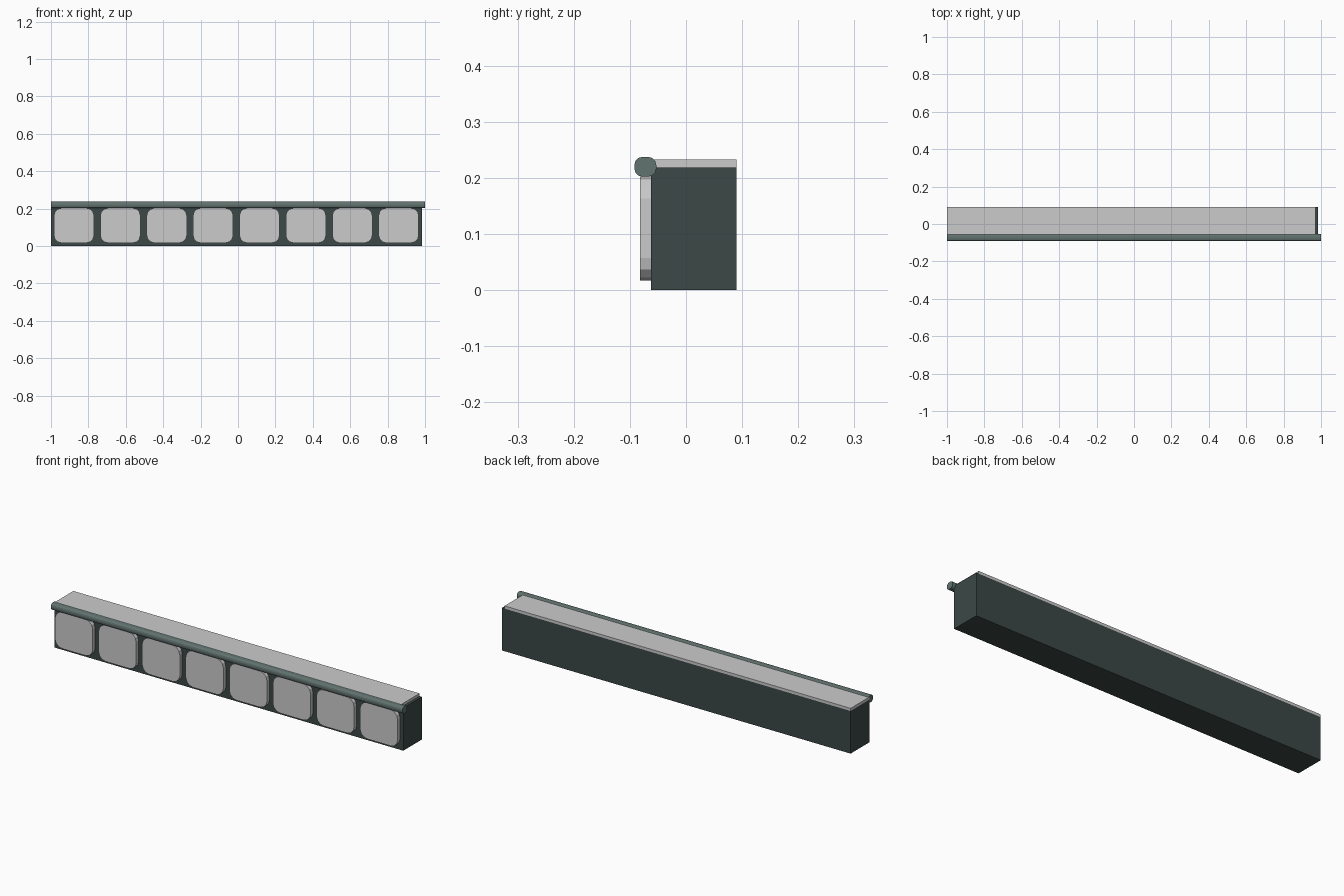
import bpy, bmesh, math

if "Cube" in bpy.data.objects:
    bpy.data.objects.remove(bpy.data.objects["Cube"])

COUNT, PITCH, X0 = 8, 0.248, -1.0
FRONT, BACK = -0.062, 0.09


def material(name, color):
    m = bpy.data.materials.new(name)
    m.diffuse_color = (*color, 1)
    m.use_nodes = True
    m.node_tree.nodes["Principled BSDF"].inputs["Base Color"].default_value = m.diffuse_color
    return m


dark = material("dark_casing", (0.045, 0.065, 0.062))
mid = material("rail_grey", (0.12, 0.17, 0.16))


def finish(bm, name, mat=None):
    bmesh.ops.recalc_face_normals(bm, faces=bm.faces)
    me = bpy.data.meshes.new(name)
    bm.to_mesh(me)
    bm.free()
    ob = bpy.data.objects.new(name, me)
    bpy.context.collection.objects.link(ob)
    if mat:
        me.materials.append(mat)
    return ob


def rounded_rect(w, h, r, seg):
    """Points of a rounded rectangle centred on the origin."""
    pts = []
    corners = [(1, 1), (-1, 1), (-1, -1), (1, -1)]
    for q, (sx, sy) in enumerate(corners):
        for i in range(seg + 1):
            a = (q + i / seg) * math.pi / 2
            pts.append((sx * (w / 2 - r) + r * math.cos(a),
                        sy * (h / 2 - r) + r * math.sin(a)))
    return pts


def extrude(name, points, offset, mat=None):
    """Extrude a closed 3D outline along an offset vector."""
    bm = bmesh.new()
    face = bm.faces.new([bm.verts.new(p) for p in points])
    res = bmesh.ops.extrude_face_region(bm, geom=[face], use_keep_orig=True)
    verts = [g for g in res["geom"] if isinstance(g, bmesh.types.BMVert)]
    bmesh.ops.translate(bm, verts=verts, vec=offset)
    return finish(bm, name, mat)


def box(name, x, y, z, mat=None):
    pts = [(x[0], y[0], z[0]), (x[1], y[0], z[0]),
           (x[1], y[1], z[0]), (x[0], y[1], z[0])]
    return extrude(name, pts, (0, 0, z[1] - z[0]), mat)


# Row of casings, each with a raised rounded front panel
outline = rounded_rect(0.214, 0.186, 0.04, 3)
for i in range(COUNT):
    x = X0 + i * PITCH
    box(f"casing_{i + 1}", (x, x + PITCH), (FRONT, BACK), (0, 0.219), dark)
    cx = x + PITCH / 2 - 0.001
    extrude(f"front_panel_{i + 1}",
            [(cx + u, -0.082, 0.11 + v) for u, v in outline],
            (0, BACK - 0.0005 + 0.082, 0))

# Top slab, ending just short of the right side
box("top_slab", (-1.0, 0.97), (FRONT, BACK), (0.219, 0.233))

# Rounded rail along the upper front edge
extrude("front_rail",
        [(-1.0, -0.0725 + u, 0.22 + v) for u, v in rounded_rect(0.039, 0.035, 0.014, 3)],
        (2.0, 0, 0), mid)
